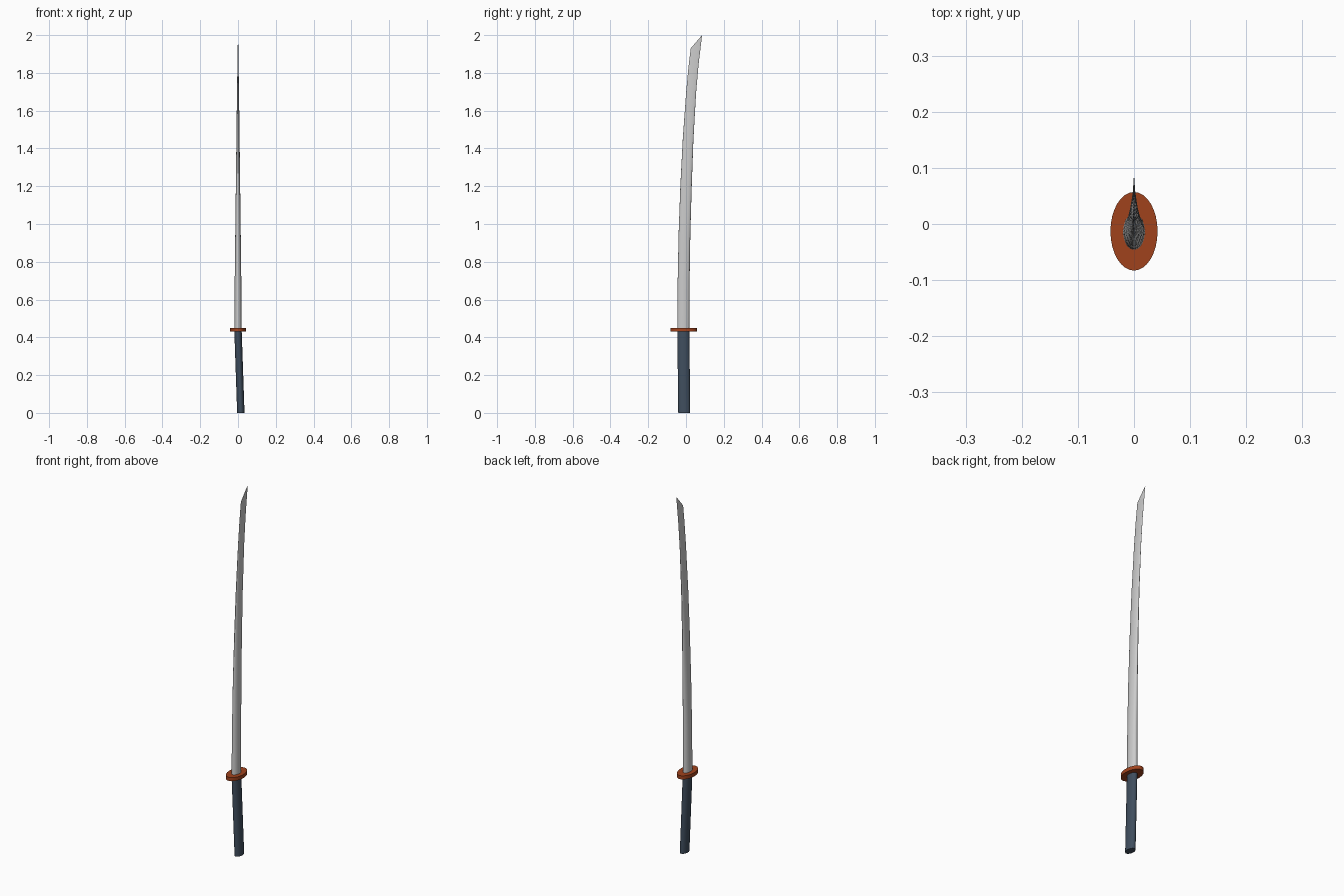
import bpy, bmesh, math

if "Cube" in bpy.data.objects:
    bpy.data.objects.remove(bpy.data.objects["Cube"])

SIDES = 32


def paint(obj, name, rgb):
    mat = bpy.data.materials.new(name)
    mat.diffuse_color = (*rgb, 1)
    mat.use_nodes = True
    mat.node_tree.nodes["Principled BSDF"].inputs["Base Color"].default_value = mat.diffuse_color
    obj.data.materials.append(mat)


def loft(name, rings):
    """Skin elliptical rings: (x centre, half thickness, (y, z) back, (y, z) edge)."""
    bm = bmesh.new()
    loops = []
    for cx, rx, (y0, z0), (y1, z1) in rings:
        loop = []
        for i in range(SIDES):
            a = 2 * math.pi * i / SIDES
            t = 0.5 + 0.5 * math.sin(a)
            loop.append(bm.verts.new((cx + rx * math.cos(a),
                                      y0 + (y1 - y0) * t, z0 + (z1 - z0) * t)))
        loops.append(loop)
    for lo, hi in zip(loops, loops[1:]):
        for i in range(SIDES):
            j = (i + 1) % SIDES
            bm.faces.new((lo[i], lo[j], hi[j], hi[i]))
    bm.faces.new(loops[0][::-1])
    bm.faces.new(loops[-1])
    bmesh.ops.recalc_face_normals(bm, faces=bm.faces)
    mesh = bpy.data.meshes.new(name)
    bm.to_mesh(mesh)
    bm.free()
    obj = bpy.data.objects.new(name, mesh)
    bpy.context.collection.objects.link(obj)
    bpy.ops.object.select_all(action='DESELECT')
    obj.select_set(True)
    bpy.context.view_layer.objects.active = obj
    bpy.ops.object.shade_smooth_by_angle(angle=math.radians(35))
    return obj


# Handle, leaning slightly sideways towards the butt
handle = loft("handle", [
    (0.015, 0.0195, (-0.041, 0.0), (0.022, 0.0)),
    (0.0, 0.0195, (-0.046, 0.435), (0.018, 0.435)),
])
paint(handle, "handle_wrap", (0.05, 0.075, 0.11))

# Oval guard
guard = loft("guard", [(0, 0.042, (-0.083, z), (0.057, z)) for z in (0.43, 0.45)])
paint(guard, "guard_lacquer", (0.35, 0.055, 0.012))

# Curved, tapering blade with a slanted tip
blade = loft("blade", [
    (0, 0.0195, (-0.046, 0.44), (0.018, 0.44)),
    (0, 0.0175, (-0.044, 0.70), (0.019, 0.70)),
    (0, 0.0145, (-0.039, 0.95), (0.023, 0.945)),
    (0, 0.0115, (-0.030, 1.20), (0.030, 1.19)),
    (0, 0.0085, (-0.017, 1.45), (0.039, 1.44)),
    (0, 0.0055, (0.001, 1.70), (0.053, 1.69)),
    (0, 0.0030, (0.013, 1.83), (0.066, 1.84)),
    (0, 0.0010, (0.025, 1.93), (0.085, 2.00)),
])
